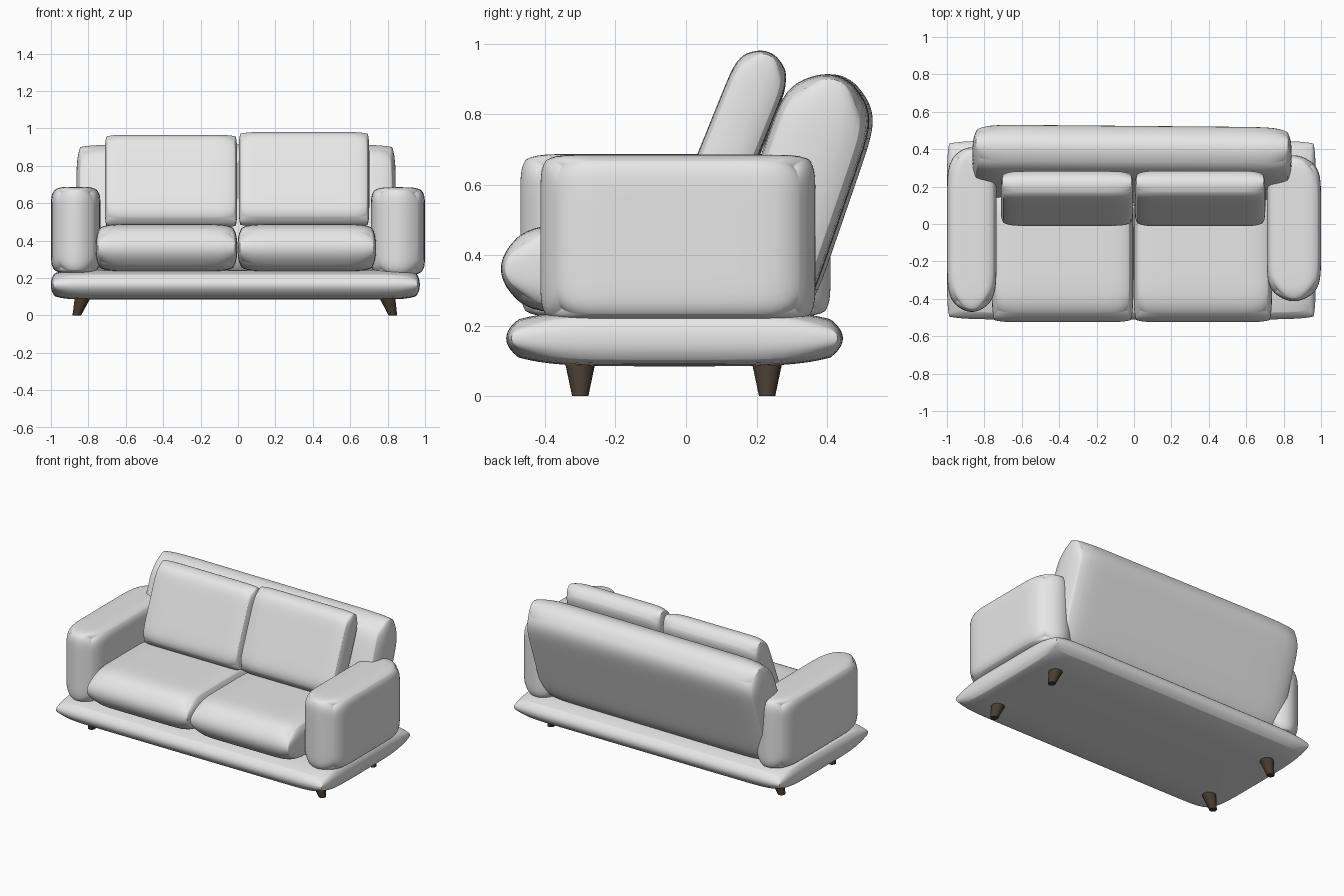
import bpy, bmesh, math
from mathutils import Vector, Matrix

if "Cube" in bpy.data.objects:
    bpy.data.objects.remove(bpy.data.objects["Cube"])


def material(name, rgb):
    m = bpy.data.materials.new(name)
    m.diffuse_color = (*rgb, 1)
    m.use_nodes = True
    m.node_tree.nodes["Principled BSDF"].inputs["Base Color"].default_value = m.diffuse_color
    return m


fabric = material("light grey fabric", (0.8, 0.8, 0.8))
wood = material("dark brown wood", (0.065, 0.048, 0.032))


def finish(name, bm, mat, angle):
    bmesh.ops.recalc_face_normals(bm, faces=bm.faces)
    me = bpy.data.meshes.new(name)
    bm.to_mesh(me)
    bm.free()
    ob = bpy.data.objects.new(name, me)
    bpy.context.collection.objects.link(ob)
    me.materials.append(mat)
    bpy.ops.object.select_all(action='DESELECT')
    bpy.context.view_layer.objects.active = ob
    ob.select_set(True)
    bpy.ops.object.shade_smooth_by_angle(angle=math.radians(angle))
    return ob


def cushion(name, lo, hi, rules, tilt=0, yaw=0):
    """Puffy box. Each rule (axis, across, amount, power) pulls one axis in
    towards the edges of another, leaving soft edges and pinched corners."""
    lo, hi = Vector(lo), Vector(hi)
    half, mid = (hi - lo) / 2, (hi + lo) / 2
    bm = bmesh.new()
    bmesh.ops.create_cube(bm, size=2)
    bmesh.ops.subdivide_edges(bm, edges=bm.edges[:], cuts=23, use_grid_fill=True)
    rot = Matrix.Rotation(math.radians(yaw), 3, 'Z') @ Matrix.Rotation(math.radians(-tilt), 3, 'X')
    for v in bm.verts:
        t = [math.sin(c * math.pi / 2) for c in v.co]      # denser near edges
        ext = list(half)
        for axis, across, amount, power in rules:
            ext[axis] -= amount * abs(t[across]) ** power
        v.co = mid + rot @ Vector([t[i] * ext[i] for i in range(3)])
    return finish(name, bm, fabric, 60)


X, Y, Z = 0, 1, 2

# Base slab
cushion("base", (-1.0, -0.51, 0.085), (0.972, 0.445, 0.243),
        [(Y, Z, 0.035, 2), (Z, Y, 0.025, 5), (X, Z, 0.02, 2.5), (Z, X, 0.018, 22),
         (Y, X, 0.015, 14), (X, Y, 0.012, 8)])

# Arms: stadium in plan, softly rounded top
arm_rules = [(Y, X, 0.045, 2), (X, Y, 0.04, 8), (X, Z, 0.018, 10), (Z, X, 0.018, 5),
             (Y, Z, 0.016, 10), (Z, Y, 0.016, 16)]
cushion("left_arm", (-1.0, -0.47, 0.225), (-0.735, 0.41, 0.687), arm_rules)
cushion("right_arm", (0.71, -0.413, 0.215), (1.0, 0.367, 0.685), arm_rules)

# Seat cushions
seat_rules = [(Y, Z, 0.05, 2), (Z, Y, 0.035, 7), (X, Z, 0.022, 3), (Z, X, 0.02, 10),
              (Y, X, 0.012, 10), (X, Y, 0.012, 8)]
cushion("left_seat", (-0.76, -0.525, 0.235), (-0.004, 0.21, 0.488), seat_rules)
cushion("right_seat", (-0.002, -0.525, 0.235), (0.738, 0.21, 0.488), seat_rules)

# Reclined backrest
cushion("backrest", (-0.865, 0.183, 0.192), (0.843, 0.453, 0.928),
        [(Z, Y, 0.048, 2), (Y, Z, 0.038, 8), (X, Y, 0.02, 2.5), (Y, X, 0.022, 18),
         (Z, X, 0.012, 12), (X, Z, 0.02, 6)], tilt=19, yaw=-0.5)

# Back cushions
back_rules = [(Z, Y, 0.028, 2), (Y, Z, 0.022, 9), (X, Y, 0.012, 2.5), (Y, X, 0.014, 12),
              (Z, X, 0.008, 10), (X, Z, 0.008, 8)]
cushion("left_back_cushion", (-0.712, 0.055, 0.455), (-0.004, 0.217, 0.98), back_rules, tilt=22)
cushion("right_back_cushion", (0.004, 0.055, 0.46), (0.702, 0.217, 0.995), back_rules, tilt=22)

# Splayed tapered legs
for side, foot, top in (("left", -0.862, -0.825), ("right", 0.828, 0.793)):
    for end, y in (("front", -0.3), ("back", 0.23)):
        bm = bmesh.new()
        bmesh.ops.create_cone(bm, cap_ends=True, segments=24, radius1=0.023, radius2=0.046, depth=0.11)
        for v in bm.verts:
            k = v.co.z / 0.11 + 0.5
            v.co += Vector((foot + (top - foot) * k, y, 0.055))
        finish(f"{side}_{end}_leg", bm, wood, 40)
